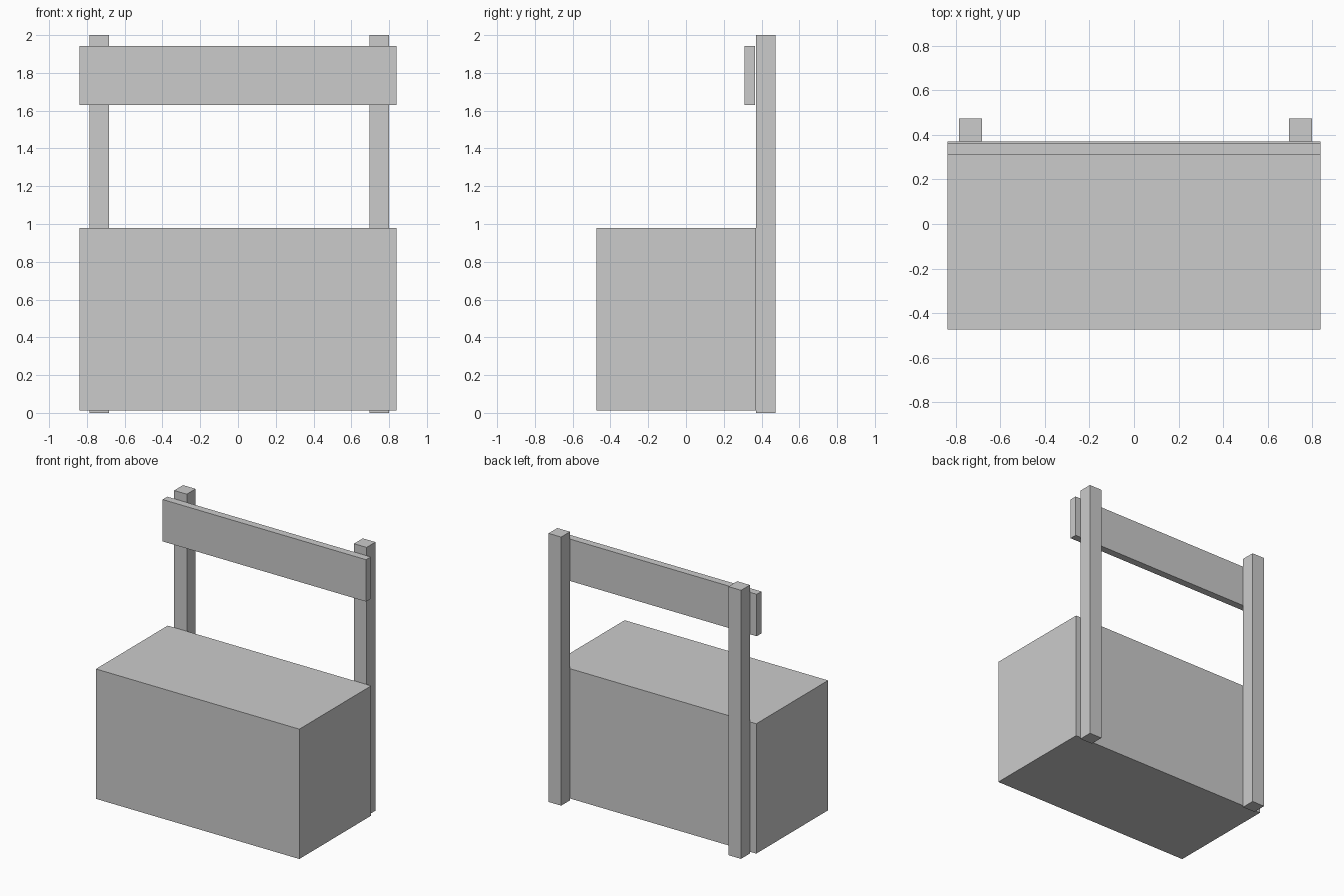
import bpy

if "Cube" in bpy.data.objects:
    bpy.data.objects.remove(bpy.data.objects["Cube"])


def box(name, lo, hi):
    """Add a box spanning two opposite corners."""
    centre = [(a + b) / 2 for a, b in zip(lo, hi)]
    bpy.ops.mesh.primitive_cube_add(size=1, location=centre)
    obj = bpy.context.object
    obj.name = name
    obj.scale = [b - a for a, b in zip(lo, hi)]
    bpy.ops.object.transform_apply(location=False, rotation=False, scale=True)
    return obj


# Solid counter block
box("counter", (-0.838, -0.475, 0.013), (0.838, 0.37, 0.98))

# Two upright posts behind the counter
for name, x in (("left_post", -0.786), ("right_post", 0.696)):
    box(name, (x, 0.371, 0.0), (x + 0.104, 0.475, 2.0))

# Sign board in front of the posts
box("sign_board", (-0.838, 0.31, 1.63), (0.838, 0.365, 1.942))
